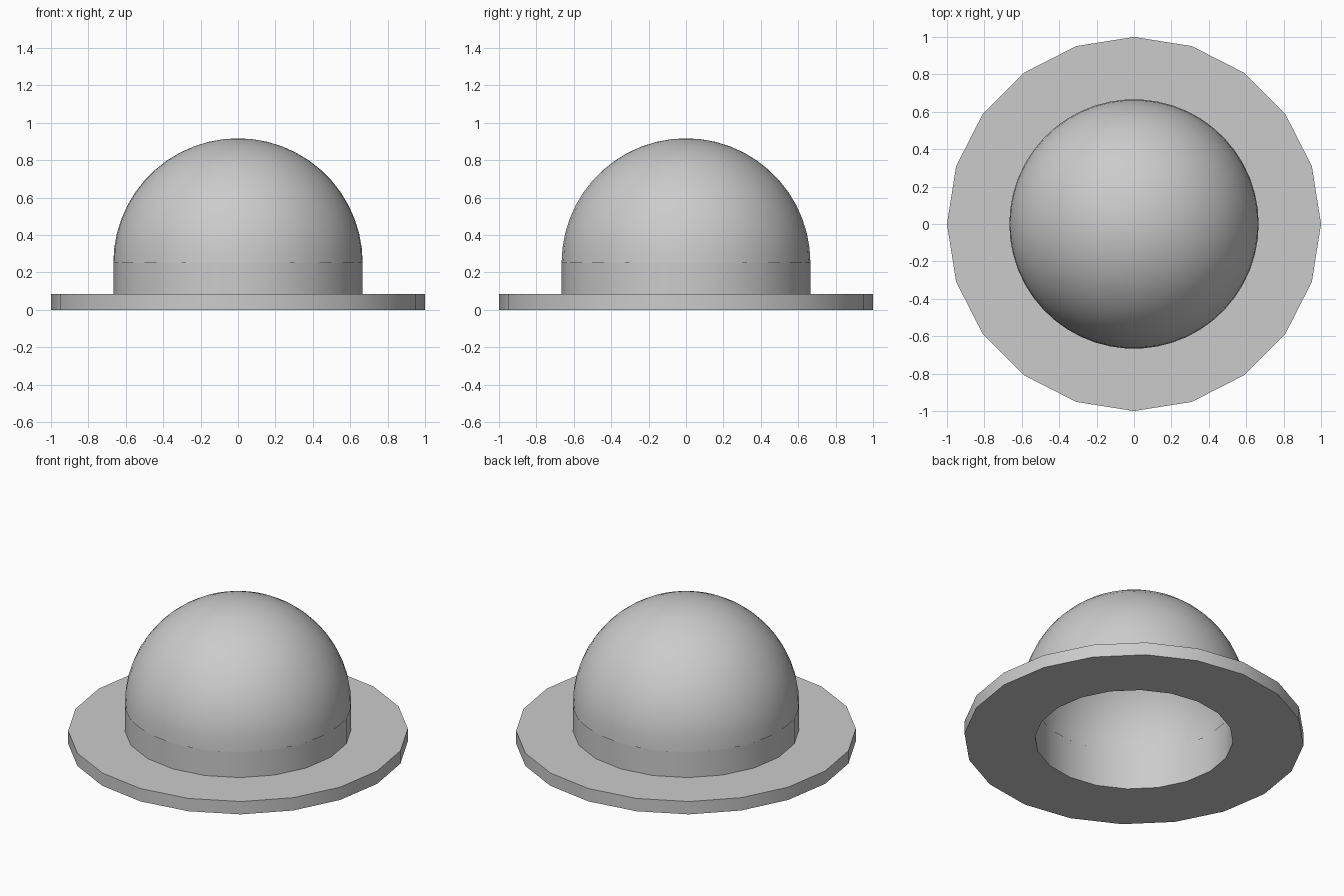
import bpy, bmesh
from math import sin, cos, pi, radians

cube = bpy.data.objects.get("Cube")
if cube:
    bpy.data.objects.remove(cube, do_unlink=True)

U = 1 / 12                      # base module
BRIM_R, OUTER_R, INNER_R = 12 * U, 8 * U, 7 * U
BRIM_TOP, BAND_TOP = U, 3 * U

grey = bpy.data.materials.new("light_grey")
grey.use_nodes = True
color = (0.6, 0.6, 0.6, 1)
grey.diffuse_color = color
grey.node_tree.nodes["Principled BSDF"].inputs["Base Color"].default_value = color


def lathe(name, profile, sides):
    """Spin a closed (radius, height) profile around the z axis."""
    bm = bmesh.new()
    verts = [bm.verts.new((r, 0, z)) for r, z in profile]
    edges = [bm.edges.new((a, b)) for a, b in zip(verts, verts[1:] + verts[:1])]
    bmesh.ops.spin(bm, geom=verts + edges, cent=(0, 0, 0), axis=(0, 0, 1),
                   angle=2 * pi, steps=sides, use_merge=True)
    bmesh.ops.remove_doubles(bm, verts=bm.verts[:], dist=1e-5)
    bmesh.ops.dissolve_degenerate(bm, edges=bm.edges[:], dist=1e-5)
    # the doubled faces left along the axis of the dome are not part of the shell
    loose = [e for e in bm.edges if not e.link_faces]
    bmesh.ops.delete(bm, geom=loose, context='EDGES')
    bmesh.ops.recalc_face_normals(bm, faces=bm.faces[:])
    mesh = bpy.data.meshes.new(name)
    bm.to_mesh(mesh)
    bm.free()
    mesh.materials.append(grey)
    obj = bpy.data.objects.new(name, mesh)
    bpy.context.collection.objects.link(obj)
    bpy.ops.object.select_all(action='DESELECT')
    obj.select_set(True)
    bpy.context.view_layer.objects.active = obj
    bpy.ops.object.shade_smooth_by_angle(angle=radians(30))
    return obj


# Flat ring brim with the upright band around the opening
lathe("brim_and_band", [(INNER_R, 0), (BRIM_R, 0), (BRIM_R, BRIM_TOP),
                        (OUTER_R, BRIM_TOP), (OUTER_R, BAND_TOP),
                        (INNER_R, BAND_TOP)], 20)

# Hollow hemispherical shell on top of the band
STEPS = 13
arc = [i * pi / 2 / STEPS for i in range(STEPS + 1)]
outer = [(OUTER_R * cos(a), BAND_TOP + OUTER_R * sin(a)) for a in arc]
inner = [(INNER_R * cos(a), BAND_TOP + INNER_R * sin(a)) for a in reversed(arc)]
lathe("dome", outer + inner, 50)
